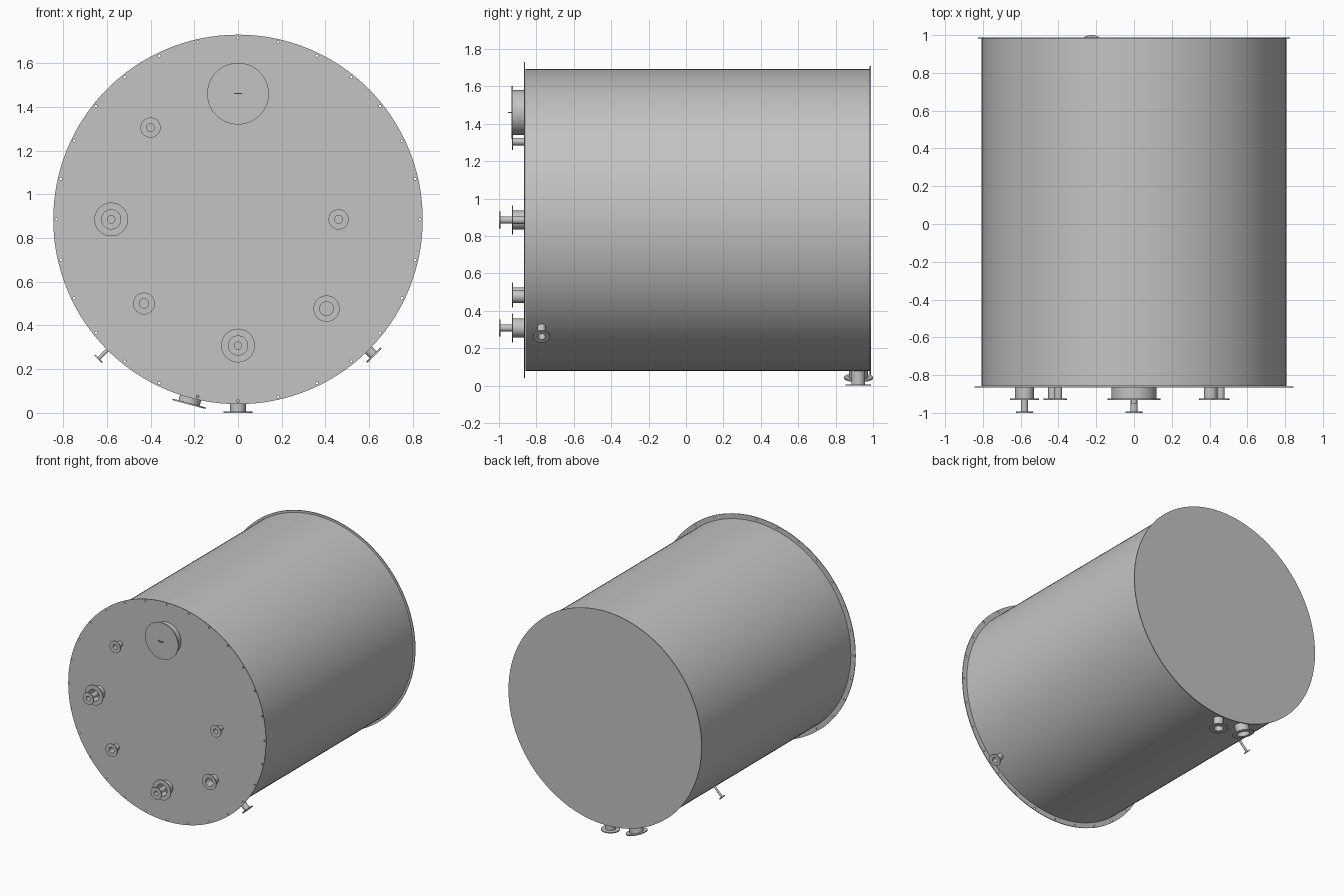
import bpy, bmesh
from math import sin, cos, pi, radians
from mathutils import Vector, Matrix

cube = bpy.data.objects.get("Cube")
if cube:
    bpy.data.objects.remove(cube)

steel = bpy.data.materials.new("steel grey")
steel.use_nodes = True
GREY = (0.55, 0.55, 0.55, 1)
steel.diffuse_color = GREY
steel.node_tree.nodes["Principled BSDF"].inputs["Base Color"].default_value = GREY

AXIS_Z = 0.885       # height of the tank axis
FRONT, BACK = -0.86, 0.985
SHELL_R = 0.808


def finish(bm, name, base=(0, 0, 0), direction=(0, 0, 1)):
    """Turn a bmesh built along +z into an object pointing along direction."""
    bmesh.ops.recalc_face_normals(bm, faces=bm.faces)
    turn = Vector((0, 0, 1)).rotation_difference(Vector(direction)).to_matrix().to_4x4()
    bm.transform(Matrix.Translation(base) @ turn)
    mesh = bpy.data.meshes.new(name)
    bm.to_mesh(mesh)
    bm.free()
    mesh.materials.append(steel)
    obj = bpy.data.objects.new(name, mesh)
    bpy.context.collection.objects.link(obj)
    bpy.ops.object.select_all(action='DESELECT')
    obj.select_set(True)
    bpy.context.view_layer.objects.active = obj
    bpy.ops.object.shade_smooth_by_angle(angle=radians(30))
    return obj


def lathe(name, profile, base, direction, closed=False, sides=48):
    """Revolve (radius, height) points; open profiles get end caps."""
    bm = bmesh.new()
    rings = [[bm.verts.new((r * cos(2 * pi * i / sides), r * sin(2 * pi * i / sides), h))
              for i in range(sides)] for r, h in profile]
    pairs = list(zip(rings, rings[1:]))
    if closed:
        pairs.append((rings[-1], rings[0]))
    else:
        bm.faces.new(rings[0])
        bm.faces.new(rings[-1])
    for a, b in pairs:
        for i in range(sides):
            j = (i + 1) % sides
            bm.faces.new((a[i], a[j], b[j], b[i]))
    return finish(bm, name, base, direction)


def nozzle(name, base, direction, length, neck, flange, thick=0.007):
    """Open pipe stub ending in a flat flange."""
    bore = neck * 0.9
    lathe(name, [(neck, 0), (neck, length - thick), (flange, length - thick),
                 (flange, length), (bore, length), (bore, 0)], base, direction, closed=True)


def box(name, centre, size):
    bm = bmesh.new()
    bmesh.ops.create_cube(bm, size=1)
    bmesh.ops.scale(bm, vec=size, verts=bm.verts)
    finish(bm, name, centre)


# Cylindrical shell and back plate
TO_BACK, TO_FRONT = (0, 1, 0), (0, -1, 0)
lathe("tank_shell", [(SHELL_R, 0), (SHELL_R, BACK - FRONT - 0.005)],
      (0, FRONT + 0.003, AXIS_Z), TO_BACK, sides=128)
lathe("back_plate", [(0.825, 0), (0.825, 0.006)], (0, BACK - 0.003, AXIS_Z), TO_BACK, sides=128)

# Front plate with a ring of bolt holes
bm = bmesh.new()


def add_loop(cx, cy, r, sides):
    ring = [bm.verts.new((cx + r * cos(2 * pi * i / sides), cy + r * sin(2 * pi * i / sides), 0))
            for i in range(sides)]
    return [bm.edges.new((ring[i], ring[(i + 1) % sides])) for i in range(sides)]


HOLES = 28
edges = add_loop(0, 0, 0.845, 128)
for k in range(HOLES):
    a = pi / 2 + 2 * pi * k / HOLES
    edges += add_loop(0.831 * cos(a), 0.831 * sin(a), 0.006, 10)
bmesh.ops.triangle_fill(bm, edges=edges, use_beauty=True)
top = bmesh.ops.extrude_face_region(bm, geom=bm.faces[:])
bmesh.ops.translate(bm, vec=(0, 0, 0.005),
                    verts=[v for v in top["geom"] if isinstance(v, bmesh.types.BMVert)])
finish(bm, "front_plate", (0, FRONT, AXIS_Z), TO_FRONT)

# Manhole with lid and handle
lathe("manhole", [(0.12, 0), (0.12, 0.065), (0.141, 0.065), (0.141, 0.073)],
      (0, FRONT, 1.46), TO_FRONT, sides=64)
box("manhole_handle", (0, -0.949, 1.46), (0.036, 0.005, 0.005))
for side in (-1, 1):
    box("manhole_handle_post", (side * 0.0155, -0.94, 1.46), (0.005, 0.018, 0.005))

# Front nozzles: x, z, neck radius, flange radius
for x, z, neck, flange in [(-0.4, 1.305, 0.02, 0.046), (0.46, 0.885, 0.02, 0.046),
                           (-0.43, 0.5, 0.024, 0.05), (0.405, 0.477, 0.035, 0.06),
                           (-0.58, 0.885, 0.05, 0.077), (0, 0.308, 0.05, 0.077)]:
    nozzle("front_nozzle", (x, FRONT, z), TO_FRONT, 0.071, neck, flange)

# Long inner pipes running through the two largest nozzles
for x, z in [(-0.58, 0.885), (0, 0.308)]:
    nozzle("inner_pipe", (x, FRONT, z), TO_FRONT, 0.14, 0.019, 0.046)

# Radial nozzles on the underside: angle from straight down, y, reach, neck, flange
START = 0.79
for name, angle, y, reach, neck, flange in [
        ("bottom_drain", 0, 0.921, 0.885, 0.036, 0.067),
        ("bottom_outlet", -14.9, 0.922, 0.876, 0.05, 0.078),
        ("right_drain", -45, 0.47, 0.905, 0.008, 0.024),
        ("left_drain", 45, -0.772, 0.882, 0.022, 0.045)]:
    d = Vector((sin(radians(angle)), 0, -cos(radians(angle))))
    nozzle(name, Vector((0, y, AXIS_Z)) + d * START, d, reach - START, neck, flange)
